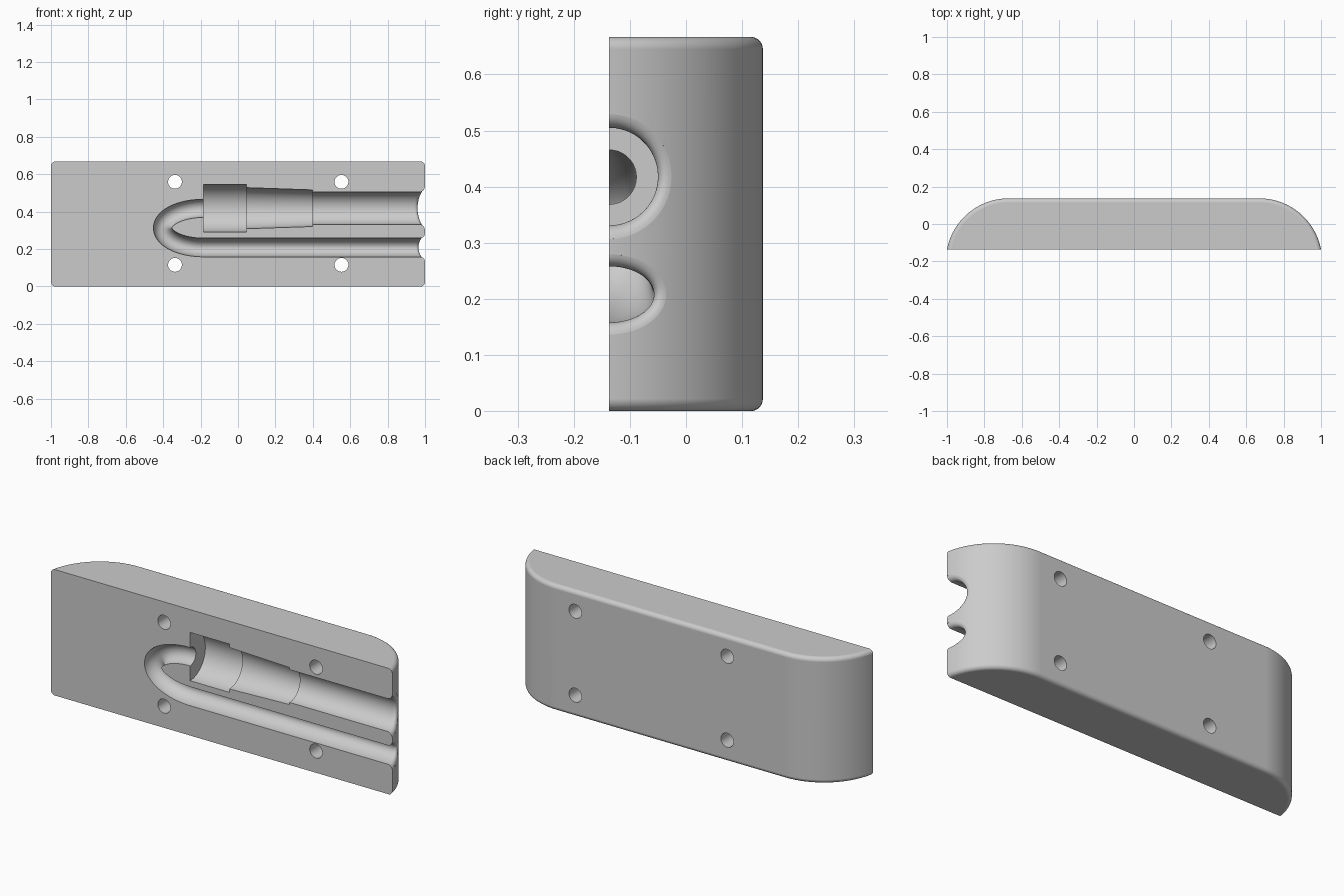
import bpy, bmesh, math
from mathutils import Vector

if "Cube" in bpy.data.objects:
    bpy.data.objects.remove(bpy.data.objects["Cube"])

FRONT, BACK, HEIGHT = -0.137, 0.137, 0.667
ARC_W = 0.33                                   # width of each rounded end
DEPTH = BACK - FRONT
R = (DEPTH ** 2 + ARC_W ** 2) / (2 * DEPTH)    # end arc radius
CX, CY = 1 - ARC_W, BACK - R                   # end arc centre
N = 64


def loft(name, rings):
    """Closed solid skinned through rings of equal point count."""
    bm = bmesh.new()
    vs = [[bm.verts.new(p) for p in ring] for ring in rings]
    n = len(rings[0])
    for a, b in zip(vs, vs[1:]):
        for i in range(n):
            j = (i + 1) % n
            bm.faces.new((a[i], a[j], b[j], b[i]))
    bm.faces.new(vs[0])
    bm.faces.new(vs[-1])
    bmesh.ops.recalc_face_normals(bm, faces=bm.faces)
    me = bpy.data.meshes.new(name)
    bm.to_mesh(me)
    bm.free()
    ob = bpy.data.objects.new(name, me)
    bpy.context.collection.objects.link(ob)
    return ob


def outline(inset, z):
    """Half-mould outline: flat front, arched ends, flat back."""
    r = R - inset
    a0 = math.asin((FRONT - CY) / r)
    arc = []
    for i in range(49):
        a = a0 + (math.pi / 2 - a0) * i / 48
        arc.append((CX + r * math.cos(a), CY + r * math.sin(a)))
    return [Vector((x, y, z)) for x, y in arc] + \
           [Vector((-x, y, z)) for x, y in reversed(arc)]


def ring(x, z, nx, nz, r, depth):
    """Elliptical section centred on the front plane."""
    pts = []
    for i in range(N):
        t = (i + 0.5) * 2 * math.pi / N
        c, s = math.cos(t), math.sin(t)
        pts.append(Vector((x + nx * r * c, FRONT + depth * s, z + nz * r * c)))
    return pts


def flare(z, nz, r, depth, f):
    """Rounded mouth that follows the curved right end."""
    rings = []
    for k in range(9):
        a = math.radians(82) * k / 8
        g = f * (1 - math.cos(a))
        pts = ring(0, z, 0, nz, r + g, depth + g)
        for p in pts:
            y = FRONT + abs(p.y - FRONT)
            p.x = CX + math.sqrt(R * R - (y - CY) ** 2) - f * (1 - math.sin(a))
        rings.append(pts)
    rings.append(ring(1.2, z, 0, nz, r + f, depth + f))
    return rings


# body with rounded back edges at top and bottom
F = 0.022
steps = [(F * (1 - math.sin(a)), F * (1 - math.cos(a)))
         for a in [math.pi / 2 * i / 8 for i in range(9)]]
low = [outline(i, z) for i, z in steps]
body = loft("mould_half", low + [outline(i, HEIGHT - z) for i, z in reversed(steps)])

# stepped plug cavity
ZP = 0.418
plug = [(-0.185, 0.128), (0.045, 0.128), (0.045, 0.110),
        (0.398, 0.098), (0.398, 0.087), (0.8, 0.087)]
cutters = [loft("plug_cutter", [ring(x, ZP, 0, 1, r, r) for x, r in plug]
                + flare(ZP, 1, 0.087, 0.087, 0.028))]

# U-shaped cable channel, deeper along the lower leg
A, B, ZC = 0.218, 0.1045, 0.3125
rings = [ring(-0.1, ZC + B, 0, 1, 0.0485, 0.0485)]
for i in range(49):
    t = math.pi / 2 + math.pi * i / 48
    tx, tz = -A * math.sin(t), B * math.cos(t)
    l = math.hypot(tx, tz)
    k = i / 48
    rings.append(ring(-0.185 + A * math.cos(t), ZC + B * math.sin(t),
                      tz / l, -tx / l, 0.0485 + 0.0015 * k, 0.0485 + 0.0315 * k))
rings.append(ring(0.8, ZC - B, 0, -1, 0.05, 0.08))
cutters.append(loft("cable_cutter", rings + flare(ZC - B, -1, 0.05, 0.08, 0.025)))

# four through holes
for x in (-0.337, 0.553):
    for z in (0.115, 0.559):
        circle = [(x + 0.037 * math.cos(2 * math.pi * i / 40),
                   z + 0.037 * math.sin(2 * math.pi * i / 40)) for i in range(40)]
        cutters.append(loft("bolt_cutter", [[Vector((px, y, pz)) for px, pz in circle]
                                            for y in (-0.3, 0.3)]))

bpy.context.view_layer.objects.active = body
body.select_set(True)
for c in cutters:
    m = body.modifiers.new("cut", 'BOOLEAN')
    m.operation, m.solver, m.object = 'DIFFERENCE', 'EXACT', c
    bpy.ops.object.modifier_apply(modifier=m.name)
    bpy.data.objects.remove(c)

# colour and shading
mat = bpy.data.materials.new("light grey")
mat.diffuse_color = (0.6, 0.6, 0.6, 1)
mat.use_nodes = True
mat.node_tree.nodes["Principled BSDF"].inputs["Base Color"].default_value = mat.diffuse_color
body.data.materials.clear()
body.data.materials.append(mat)
bpy.ops.object.shade_smooth_by_angle(angle=math.radians(30))
w = body.modifiers.new("weighted_normals", 'WEIGHTED_NORMAL')
w.keep_sharp = True
